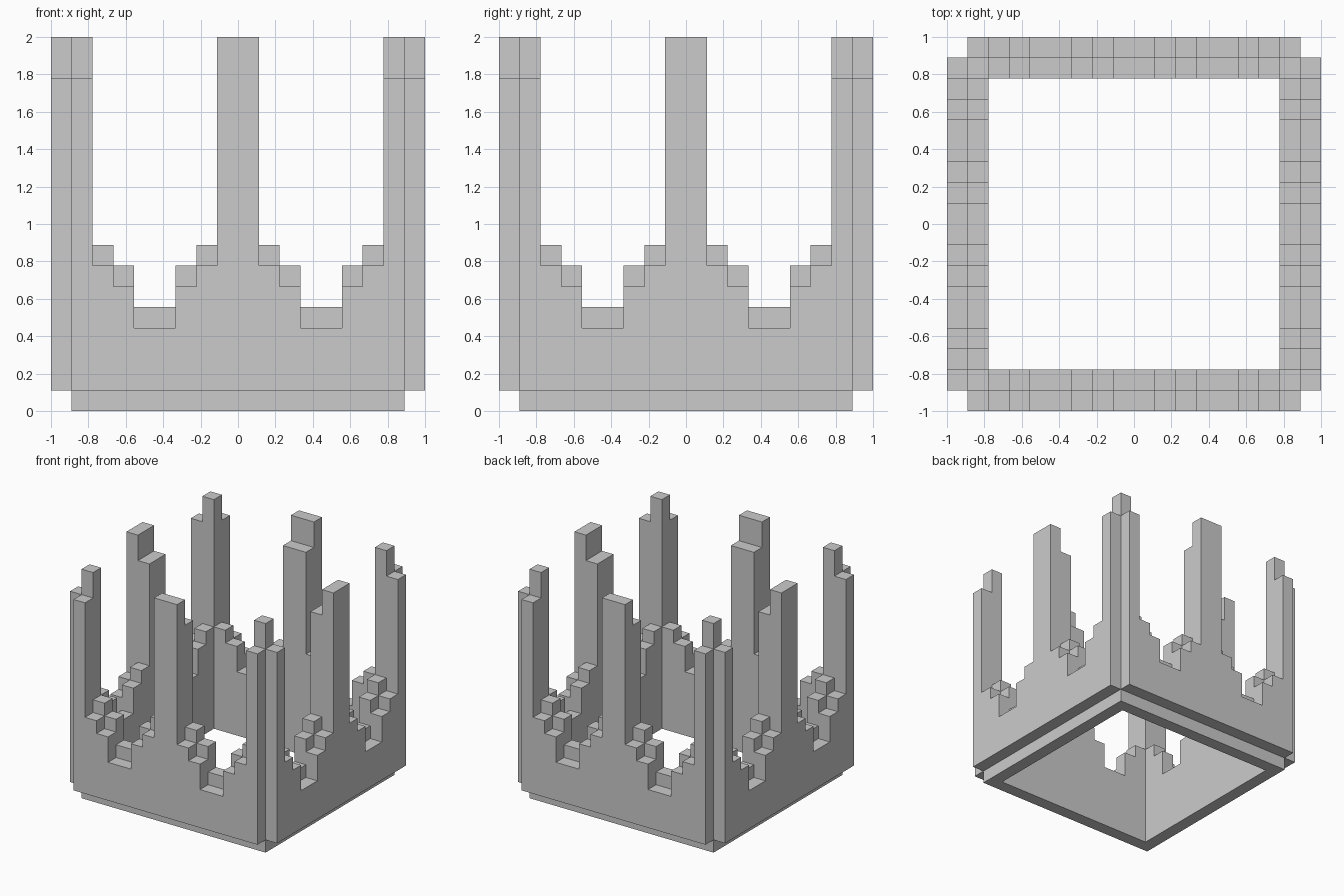
import bpy, bmesh
from math import radians
from mathutils import Vector

if "Cube" in bpy.data.objects:
    bpy.data.objects.remove(bpy.data.objects["Cube"])

U = 2 / 18                                   # one block

# Block heights along half a wall, from its middle to its end
OUTER = [18, 7, 6, 4, 4, 6, 7, 16]           # outer skin, starts one block up
INNER = [16, 8, 7, 5, 5, 7, 8, 18]           # inner skin, last entry is the corner post


def column(i, j):
    """Bottom and top of the block column at cell (i, j), or None."""
    a, b = (int(abs(c + 0.5)) for c in (i, j))
    ring, along = max(a, b), min(a, b)
    if ring == 8 and along < 8:
        return 1, OUTER[along]
    if ring == 7:
        return 0, INNER[along]
    return None


# Fill the stepped ring of blocks
blocks = set()
for i in range(-9, 9):
    for j in range(-9, 9):
        span = column(i, j)
        if span:
            blocks.update((i, j, k) for k in range(*span))

# Skin only the exposed sides so the crown is one clean shell
bm = bmesh.new()
verts = {}


def vert(p):
    key = tuple(round(c) for c in p)
    if key not in verts:
        verts[key] = bm.verts.new(Vector(key) * U)
    return verts[key]


for block in blocks:
    for axis in range(3):
        for side in (0, 1):
            near = list(block)
            near[axis] += 2 * side - 1
            if tuple(near) in blocks:
                continue
            base, s, t = Vector(block), Vector((0, 0, 0)), Vector((0, 0, 0))
            base[axis] += side
            s[(axis + 1) % 3] = t[(axis + 2) % 3] = 1
            loop = [base, base + s, base + s + t, base + t]
            bm.faces.new([vert(p) for p in (loop if side else loop[::-1])])

# Merge block sides into large flat faces
bmesh.ops.dissolve_limit(bm, angle_limit=radians(1), verts=bm.verts[:], edges=bm.edges[:])
bm.normal_update()

mesh = bpy.data.meshes.new("block_crown")
bm.to_mesh(mesh)
bm.free()
bpy.context.collection.objects.link(bpy.data.objects.new("block_crown", mesh))
